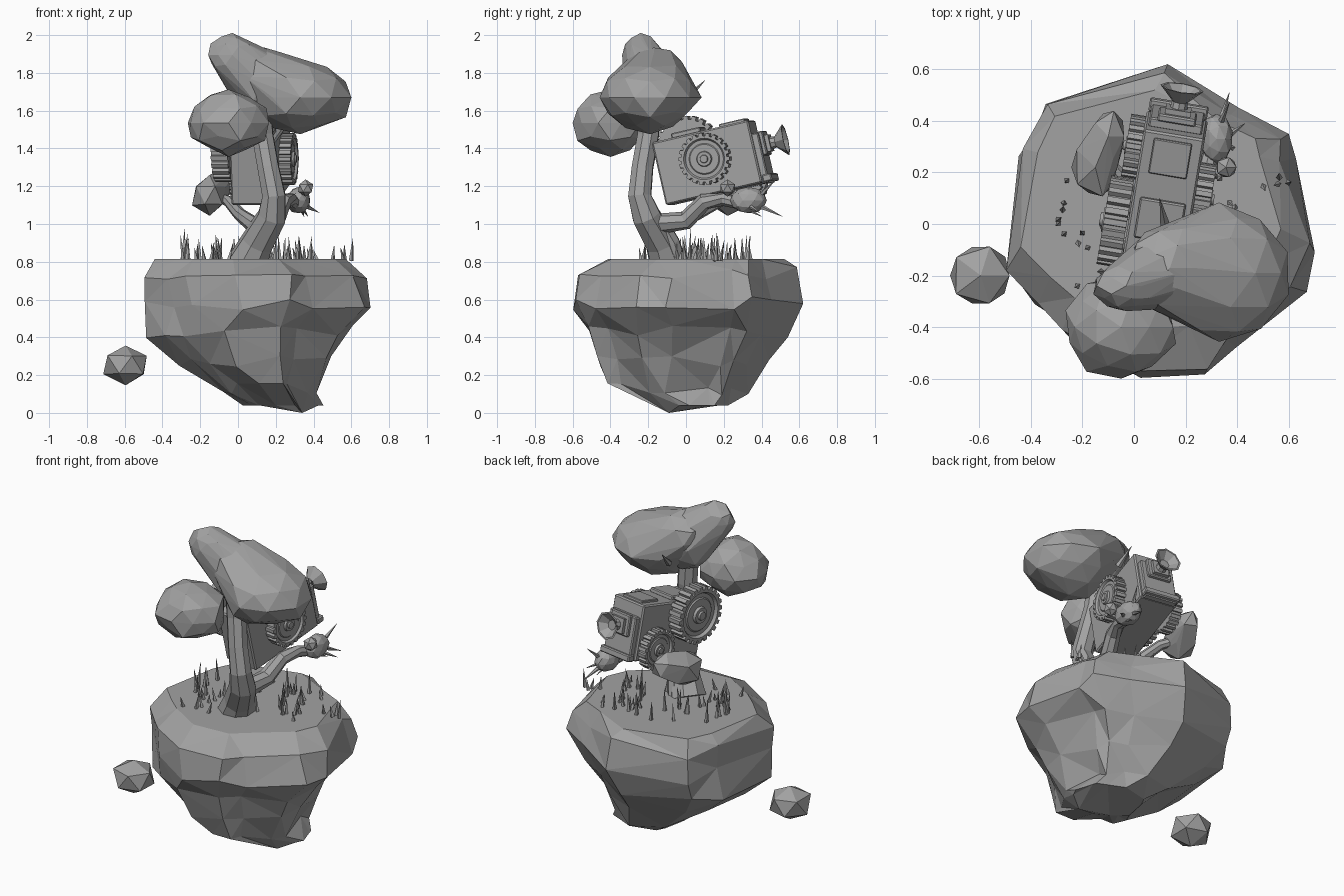
import bpy, bmesh, math, random
from mathutils import Vector, Matrix

if "Cube" in bpy.data.objects:
    bpy.data.objects.remove(bpy.data.objects["Cube"])

random.seed(4)
grey = bpy.data.materials.new("stone grey")
grey.diffuse_color = (0.36, 0.36, 0.36, 1)
grey.use_nodes = True
grey.node_tree.nodes["Principled BSDF"].inputs["Base Color"].default_value = grey.diffuse_color


def finish(bm, name, matrix=None):
    bmesh.ops.recalc_face_normals(bm, faces=bm.faces)
    if matrix:
        bm.transform(matrix)
    me = bpy.data.meshes.new(name)
    bm.to_mesh(me)
    bm.free()
    me.materials.append(grey)
    ob = bpy.data.objects.new(name, me)
    bpy.context.collection.objects.link(ob)
    return ob


def loft(name, rings, matrix=None, cap=True):
    """Skin a list of equal-length point rings."""
    bm = bmesh.new()
    rows = [[bm.verts.new(p) for p in r] for r in rings]
    n = len(rows[0])
    for a, b in zip(rows, rows[1:]):
        for i in range(n):
            bm.faces.new((a[i], a[(i + 1) % n], b[(i + 1) % n], b[i]))
    if cap:
        bm.faces.new(rows[0])
        bm.faces.new(rows[-1])
    return finish(bm, name, matrix)


def tube(name, pts, radii, sides=8):
    pts = [Vector(p) for p in pts]
    rings = []
    for i, p in enumerate(pts):
        d = (pts[min(i + 1, len(pts) - 1)] - pts[max(i - 1, 0)]).normalized()
        u = d.cross(Vector((0.9, 0.3, 0.1))).normalized()
        v = d.cross(u)
        rings.append([p + radii[i] * (u * math.cos(t) + v * math.sin(t))
                      for t in (2 * math.pi * k / sides for k in range(sides))])
    return loft(name, rings)


def blob(name, lobes, sub=2, jitter=0.1):
    """Faceted hull round one or more ellipsoid lobes (centre, radii)."""
    bm = bmesh.new()
    for c, r in lobes:
        made = bmesh.ops.create_icosphere(bm, subdivisions=sub, radius=1)["verts"]
        for v in made:
            s = 1 + random.uniform(-jitter, jitter * 0.6)
            v.co = Vector(c) + Vector([v.co[k] * r[k] * s for k in range(3)])
    if len(lobes) > 1:
        old = bm.verts[:]
        bmesh.ops.delete(bm, geom=bm.faces[:] + bm.edges[:], context='EDGES_FACES')
        old = bm.verts[:] or old
        bmesh.ops.convex_hull(bm, input=old)
        bmesh.ops.delete(bm, geom=[v for v in bm.verts if not v.link_faces], context='VERTS')
    return finish(bm, name)


def spike(name, base, tip, r, sides=4):
    base, tip = Vector(base), Vector(tip)
    d = tip - base
    bm = bmesh.new()
    bmesh.ops.create_cone(bm, cap_ends=True, segments=sides, radius1=r, radius2=0.001, depth=d.length)
    m = Matrix.Translation((base + tip) / 2) @ d.to_track_quat('Z', 'Y').to_matrix().to_4x4()
    return finish(bm, name, m)


# floating island: an irregular outline fitted to a box at each height
outline = [(-.50, -.17), (-.36, -.32), (-.25, -.42), (0, -.58), (.29, -.56), (.40, -.46), (.65, -.25),
           (.72, -.08), (.62, .28), (.60, .37), (.42, .46), (.13, .61), (-.34, .48), (-.42, .3)]
levels = [(.815, -.44, .57, -.41, .52), (.74, -.50, .68, -.57, .57), (.58, -.49, .72, -.59, .60),
          (.43, -.50, .59, -.53, .52), (.28, -.33, .50, -.47, .43), (.13, -.09, .40, -.41, .33)]
rings = []
for k, (z, x0, x1, y0, y1) in enumerate(levels):
    j = 0 if k == 0 else 0.035
    rings.append([(x0 + (x + .5) / 1.22 * (x1 - x0) + random.uniform(-j, j) * .6,
                   y0 + (y + .58) / 1.19 * (y1 - y0) + random.uniform(-j, j) * .6,
                   z + random.uniform(-j, j)) for x, y in outline])
rings.append([(.20 + .35 * x, .04 + .30 * y, .04) for x, y in outline])
island = loft("island", rings)
bm = bmesh.new()
bm.from_mesh(island.data)
bm.verts.ensure_lookup_table()
low = min(bm.verts[-len(outline):], key=lambda v: (v.co - Vector((.34, -.09, 0))).length)
low.co = (.34, -.09, 0)
bmesh.ops.triangulate(bm, faces=[f for f in bm.faces if f.calc_center_median().z < .81])
bm.to_mesh(island.data)
bm.free()

# small drifting rock
blob("drifting_rock", [((-.595, -.2, .255), (.128, .132, .108))], sub=1, jitter=.08)

# trunk and branches
tube("trunk", [(.05, -.09, .79), (.10, -.13, .90), (.18, -.21, 1.04), (.19, -.245, 1.15),
               (.16, -.23, 1.3), (.13, -.2, 1.47), (.12, -.2, 1.62)],
     [.11, .09, .08, .065, .06, .06, .06])
tube("root", [(.10, -.05, .79), (.13, -.08, .9), (.15, -.14, 1.0)], [.055, .05, .05])
tube("right_branch", [(.17, -.15, 1.0), (.2, 0, 1.02), (.24, .1, 1.12), (.28, .2, 1.13), (.31, .32, 1.1)],
     [.055, .05, .045, .035, .03])
tube("left_branch", [(.12, -.15, .97), (.05, -.04, 1.02), (.01, .05, 1.05), (-.05, .18, 1.12), (-.13, .27, 1.15)],
     [.05, .04, .035, .03, .025])

# foliage
blob("main_canopy", [((.33, -.19, 1.67), (.27, .26, .19)), ((.14, -.17, 1.78), (.17, .17, .16))])
blob("canopy_peak", [((-.03, -.24, 1.895), (.13, .10, .11)), ((.13, -.18, 1.74), (.17, .15, .18))])
blob("front_canopy", [((-.05, -.40, 1.535), (.22, .205, .17))])
blob("left_foliage", [((-.15, .22, 1.15), (.10, .13, .11)), ((-.10, .34, 1.2), (.075, .11, .09))], sub=1)
blob("right_bud", [((.32, .33, 1.125), (.065, .10, .07))], jitter=.05)
blob("small_bud", [((.357, .22, 1.19), (.045, .045, .045))], sub=1, jitter=.05)
for b, t in [((.33, .38, 1.1), (.37, .51, 1.04)), ((.33, .38, 1.14), (.37, .47, 1.23)),
             ((.35, .33, 1.1), (.43, .39, 1.06)), ((.33, .3, 1.09), (.35, .4, 1.04))]:
    spike("bud_thorn", b, t, .016, 5)
spike("canopy_twig", (.12, .0, 1.66), (.10, .10, 1.76), .02, 5)

# grass tufts
for x0, x1, y0, y1, n, h in [(-.3, -.1, -.05, .3, 9, .15), (-.25, -.02, -.25, 0, 9, .08),
                             (.17, .42, -.05, .36, 22, .11), (.45, .6, .1, .24, 4, .1),
                             (-.1, .2, .05, .35, 10, .12)]:
    for _ in range(n):
        x, y = random.uniform(x0, x1), random.uniform(y0, y1)
        spike("grass_blade", (x, y, .805), (x + random.uniform(-.02, .02), y + random.uniform(-.02, .02),
              .815 + h * random.uniform(.45, 1.1)), .013)

# tilted machine held by the tree
rig = (Matrix.Translation((.12, .13, 1.325)) @ Matrix.Rotation(math.radians(-9.5), 4, 'Z')
       @ Matrix.Rotation(math.radians(13), 4, 'X'))


def box(name, c, size, bevel=0.0):
    bm = bmesh.new()
    bmesh.ops.create_cube(bm, size=1, matrix=Matrix.Translation(c) @ Matrix.Diagonal((*size, 1)))
    if bevel:
        bmesh.ops.bevel(bm, geom=bm.edges[:], offset=bevel, segments=1, affect='EDGES')
    return finish(bm, name, rig)


box("machine_body", (0, 0, 0), (.24, .53, .34), .008)
box("back_slab", (0, .28, -.04), (.21, .04, .27), .006)
box("lower_bumper", (0, .295, -.15), (.23, .05, .04), .006)
box("horn_mount", (0, .305, .035), (.15, .03, .13), .006)
box("horn_plate", (0, .325, .03), (.10, .03, .09))
box("top_plate", (0, -.08, .18), (.18, .16, .03), .006)
box("top_block", (0, .17, .175), (.15, .14, .02), .004)


def circle_x(r, x, c, n=8):
    return [(x, c[0] + r * math.cos(2 * math.pi * k / n), c[1] + r * math.sin(2 * math.pi * k / n)) for k in range(n)]


# flared horn with a hollow mouth
horn = [(.035, .33), (.03, .365), (.045, .38), (.085, .42), (.074, .42), (.03, .38)]
loft("horn", [[(a, y, .028 + b) for _, a, b in circle_x(r, 0, (0, 0))] for r, y in horn], rig)


def wheel(name, x, y, z, r, width, teeth, side):
    """Toothed wheel with a recessed face, a rim step and a hub."""
    def gear(xx, r_out, r_in):
        pts = []
        for k in range(teeth):
            for f, rr in ((.0, r_out), (.5, r_out), (.58, r_in), (.92, r_in)):
                t = 2 * math.pi * (k + f) / teeth
                pts.append((xx, y + rr * math.cos(t), z + rr * math.sin(t)))
        return pts
    h = side * width / 2
    spec = [(-h, .8, .8), (-h, 1, .89), (h, 1, .89), (h, .80, .80), (h * .6, .74, .74),
            (h * .6, .6, .6), (h * .75, .56, .56), (h * .75, .3, .3), (h * 1.1, .27, .27),
            (h * 1.1, .16, .16), (h * 1.35, .14, .14)]
    loft(name, [gear(x + dx, r * a, r * b) for dx, a, b in spec], rig)


wheel("right_wheel", .15, 0, .02, .137, .065, 22, 1)
wheel("left_small_wheel", -.145, .13, -.095, .125, .065, 20, -1)
wheel("left_large_wheel", -.17, -.13, .105, .175, .09, 24, -1)
for y, z in ((.13, -.095), (-.13, .105)):
    box("axle", (-.13, y, z), (.08, .04, .04))
